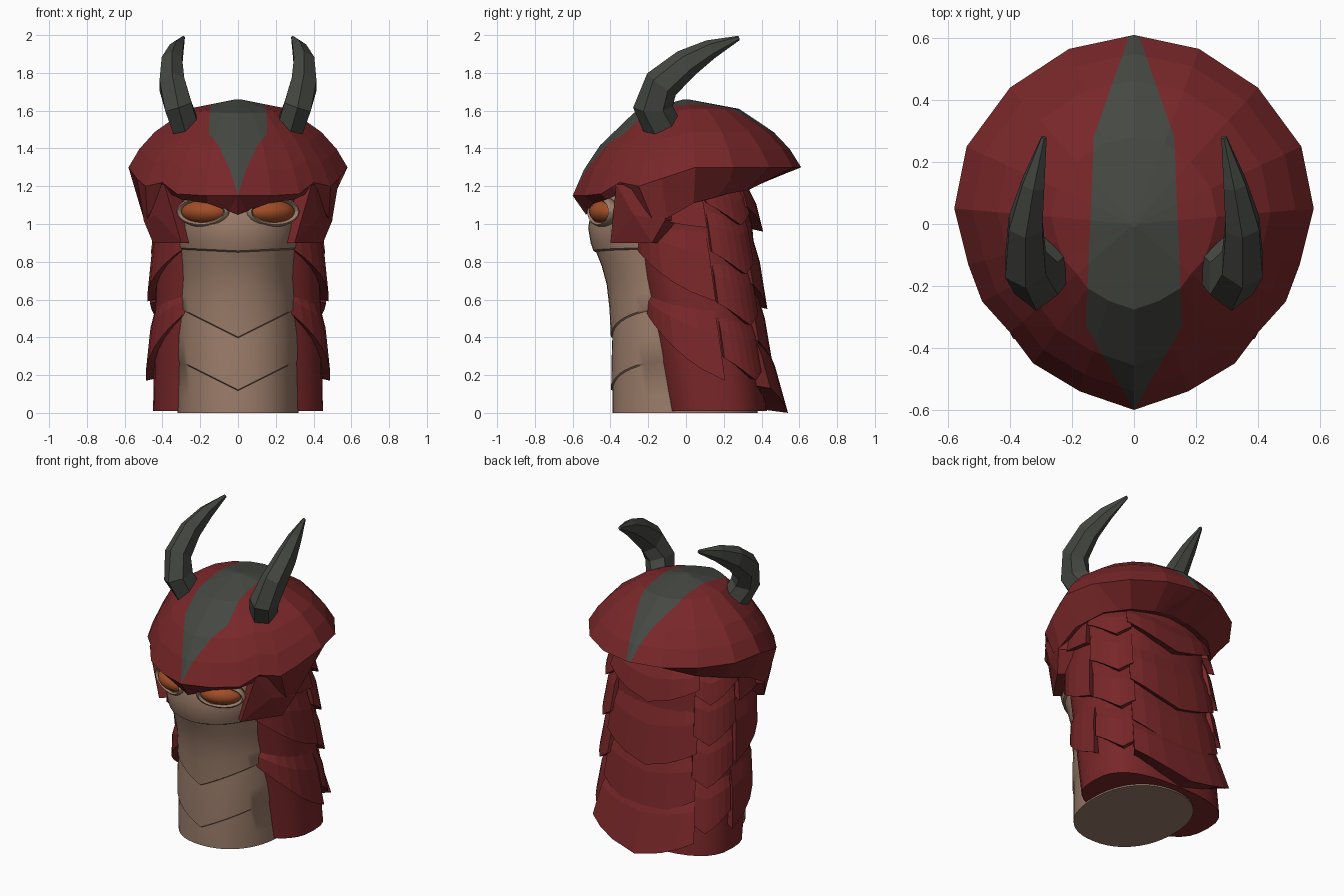
import bpy, bmesh
from math import sin, cos, pi, radians, copysign
from mathutils import Vector, Matrix

if "Cube" in bpy.data.objects:
    bpy.data.objects.remove(bpy.data.objects["Cube"])


def material(name, r, g, b):
    m = bpy.data.materials.new(name)
    m.use_nodes = True
    m.diffuse_color = (r, g, b, 1)
    m.node_tree.nodes["Principled BSDF"].inputs["Base Color"].default_value = (r, g, b, 1)
    return m


RED = material("dark red", 0.19, 0.02, 0.022)
TAN = material("tan skin", 0.33, 0.205, 0.145)
DARK = material("charcoal horn", 0.06, 0.064, 0.055)
ORANGE = material("orange eye", 0.36, 0.075, 0.02)


def make(name, bm, *mats, smooth=False):
    bmesh.ops.recalc_face_normals(bm, faces=bm.faces)
    mesh = bpy.data.meshes.new(name)
    bm.to_mesh(mesh)
    bm.free()
    for m in mats:
        mesh.materials.append(m)
    ob = bpy.data.objects.new(name, mesh)
    bpy.context.collection.objects.link(ob)
    if smooth:
        bpy.ops.object.select_all(action="DESELECT")
        ob.select_set(True)
        bpy.context.view_layer.objects.active = ob
        bpy.ops.object.shade_smooth_by_angle(angle=radians(40))


def loft(rings, caps=True):
    """Skin a list of closed rings with equal point counts."""
    bm = bmesh.new()
    rows = [[bm.verts.new(p) for p in ring] for ring in rings]
    n = len(rows[0])
    for low, high in zip(rows, rows[1:]):
        for i in range(n):
            j = (i + 1) % n
            bm.faces.new((low[i], low[j], high[j], high[i]))
    if caps:
        bm.faces.new(rows[0])
        bm.faces.new(rows[-1])
    return bm


def oval(a, rx, front, back, power):
    """Point on a squarish oval; angle zero is the back, a quarter turn is +x."""
    s, c = sin(a), cos(a)
    x = rx * copysign(abs(s) ** power, s)
    y = (front + back) / 2 + (back - front) / 2 * copysign(abs(c) ** power, c)
    return x, y


# Soft body: height, front, half width, chevron rise of each ring
BODY = [(0, -.39, .32, 0), (.06, -.39, .32, .1), (.117, -.388, .32, .5), (.122, -.396, .325, .5),
        (.25, -.395, .325, .5), (.397, -.39, .315, .5), (.402, -.398, .32, .5),
        (.55, -.405, .315, .3), (.68, -.42, .31, .1), (.78, -.447, .31, 0), (.85, -.475, .315, .05),
        (.858, -.49, .325, .05), (.9, -.505, .33, .05), (.98, -.518, .335, 0), (1.08, -.5, .33, 0),
        (1.2, -.45, .31, 0), (1.3, -.38, .28, 0)]
rings = []
for z, front, rx, rise in BODY:
    pts = [oval(2 * pi * i / 48, rx, front, .38 - .08 * z, .9) for i in range(48)]
    rings.append([(x, y, z + rise * abs(x) * (y < .1)) for x, y in pts])
make("body", loft(rings), TAN, smooth=True)


# Red back shell
def shell(a, z, off=0):
    return Vector((*oval(a, .45 - .02 * z + off, -.12 - .18 * z - off, .43 - .08 * z + off, .75), z))


heights = [.01, .2, .4, .6, .8, 1, 1.25]
make("back_shell", loft([[shell(2 * pi * i / 32, z) for i in range(32)] for z in heights]),
     RED, smooth=True)


# Overlapping pointed scales
def scale(name, start, end, tip_at, top, tip, rise, lift, side=1):
    bm = bmesh.new()
    cols = 6
    rows = []
    for i in range(cols + 1):
        t = i / cols
        a = side * radians(start + (end - start) * t)
        low = tip + rise * abs(t - tip_at) / max(tip_at, 1 - tip_at)
        out = lift * (1 - .4 * abs(t - tip_at))
        rows.append([bm.verts.new(p) for p in
                     (shell(a, top, -.03), shell(a, (top + low) / 2, out * .55),
                      shell(a, low, out), shell(a, low + .02, -.04))])
    for a, b in zip(rows, rows[1:]):
        for k in range(4):
            m = (k + 1) % 4
            bm.faces.new((a[k], b[k], b[m], a[m]))
    bm.faces.new(rows[0])
    bm.faces.new(rows[-1])
    make(name, bm, RED)


for i, (tip, lift) in enumerate([(0, .11), (.25, .05), (.55, .045), (.96, .055)]):
    scale(f"back_scale_{i}", -38, 38, .5, min(tip + .5, 1.25), tip, .13, lift)
for side, word in ((1, "left"), (-1, "right")):
    for i, tip in enumerate((.17, .46, .73, .99)):
        scale(f"{word}_corner_scale_{i}", 34, 80, .35, min(tip + .42, 1.25), tip, .12, .045, side)
    for i, (tip, rise) in enumerate([(.17, .36), (.59, .29), (.98, .1)]):
        scale(f"{word}_side_scale_{i}", 82, 150, 0, min(tip + .5, 1.25), tip, rise, .045, side)

# Faceted hood: rim outline from back to front, then its lower lip
RIM = [(0, .61, 1.3), (.21, .565, 1.3), (.4, .44, 1.3), (.54, .25, 1.3), (.58, .05, 1.3),
       (.535, -.13, 1.24), (.49, -.25, 1.2), (.4, -.35, 1.22), (.325, -.45, 1.16),
       (.175, -.54, 1.15), (0, -.6, 1.15)]
LIP = [(0, .38, 1.22), (.15, .37, 1.2), (.3, .33, 1.18), (.42, .22, 1.16), (.49, .04, 1.11),
       (.5, -.1, 1.03), (.48, -.18, 1.03), (.4, -.3, 1.18), (.3, -.42, 1.13),
       (.16, -.49, 1.11), (0, -.53, 1.05)]
PEAK = 1.66


def both(half):
    return half + [(-x, y, z) for x, y, z in half[-2:0:-1]]


rim, lip = both(RIM), both(LIP)
rings = [[(x * .6, y * .6, 1.24) for x, y, z in lip], lip, rim]
for s, f in ((.9, .27), (.76, .52), (.46, .86), (.02, 1)):
    rings.append([(x * s, y * s, z + (PEAK - z) * f) for x, y, z in rim])
hood = loft(rings)

# Dark crest cut into the hood as a tapering band: distance along y, half width
CREST = [(-.6, 0), (-.33, .155), (.28, .13), (.61, .015)]


def crest_width(y):
    for (y0, w0), (y1, w1) in zip(CREST, CREST[1:]):
        if y0 <= y <= y1:
            return w0 + (w1 - w0) * (y - y0) / (y1 - y0)
    return 0


def cut(point, normal):
    bmesh.ops.bisect_plane(hood, geom=hood.verts[:] + hood.edges[:] + hood.faces[:],
                           plane_co=point, plane_no=normal)


for (y0, w0), (y1, w1) in zip(CREST, CREST[1:]):
    for side in (1, -1):
        cut((side * w0, y0, 0), (y1 - y0, side * (w0 - w1), 0))
for y, w in CREST[1:3]:
    cut((0, y, 0), (0, 1, 0))
bmesh.ops.recalc_face_normals(hood, faces=hood.faces)
for f in hood.faces:
    c = f.calc_center_median()
    f.material_index = int(f.normal.z > .05 and abs(c.x) < crest_width(c.y))
make("hood", hood, RED, DARK)

# Horns, cheek guards, eyes and lids on both sides
HORN = [((.27, -.12, 1.5), .1), ((.315, -.175, 1.62), .105), ((.35, -.13, 1.74), .095),
        ((.35, 0, 1.85), .078), ((.325, .13, 1.925), .052), ((.29, .28, 1.985), .012)]
CHEEK = [(.39, -.37, 1.21), (.3, -.4, .9), (.45, -.18, .9), (.5, -.11, 1.02), (.48, -.12, 1.2)]
for side, word in ((1, "left"), (-1, "right")):
    flip = Matrix.Diagonal((side, 1, 1, 1))
    path = [Vector(p) for p, r in HORN]
    rings = []
    for i, (p, r) in enumerate(HORN):
        along = (path[min(i + 1, len(path) - 1)] - path[max(i - 1, 0)]).normalized()
        u = along.cross(Vector((1, 0, 0))).normalized()
        v = along.cross(u)
        rings.append([flip @ (path[i] + r * (u * cos(k * pi / 3) + v * .8 * sin(k * pi / 3)))
                      for k in range(6)])
    make(word + "_horn", loft(rings), DARK)

    inner = [(x - .07, y + .06, z) for x, y, z in CHEEK]
    guard = loft([[flip @ Vector(p) for p in ring] for ring in (inner, CHEEK)])
    bmesh.ops.recalc_face_normals(guard, faces=guard.faces)
    guard.faces.ensure_lookup_table()
    bmesh.ops.poke(guard, faces=[guard.faces[-1]], offset=.03)
    make(word + "_cheek_guard", guard, RED)

    place = Matrix.Translation((side * .17, -.41, 1.065)) @ Matrix.Rotation(side * radians(24), 4, "Z")
    eye = bmesh.new()
    bmesh.ops.create_uvsphere(eye, u_segments=24, v_segments=14, radius=1,
                              matrix=place @ Matrix.Diagonal((.138, .095, .068, 1)))
    make(word + "_eye", eye, ORANGE, smooth=True)
    lid = []
    for i in range(24):
        a = 2 * pi * i / 24
        lid.append([place @ Vector(((.137 + .014 * cos(b)) * cos(a), -.035 + .028 * sin(b),
                                    (.068 + .014 * cos(b)) * sin(a)))
                    for b in (k * pi / 4 for k in range(8))])
    make(word + "_eyelid", loft(lid + lid[:1], caps=False), TAN, smooth=True)
